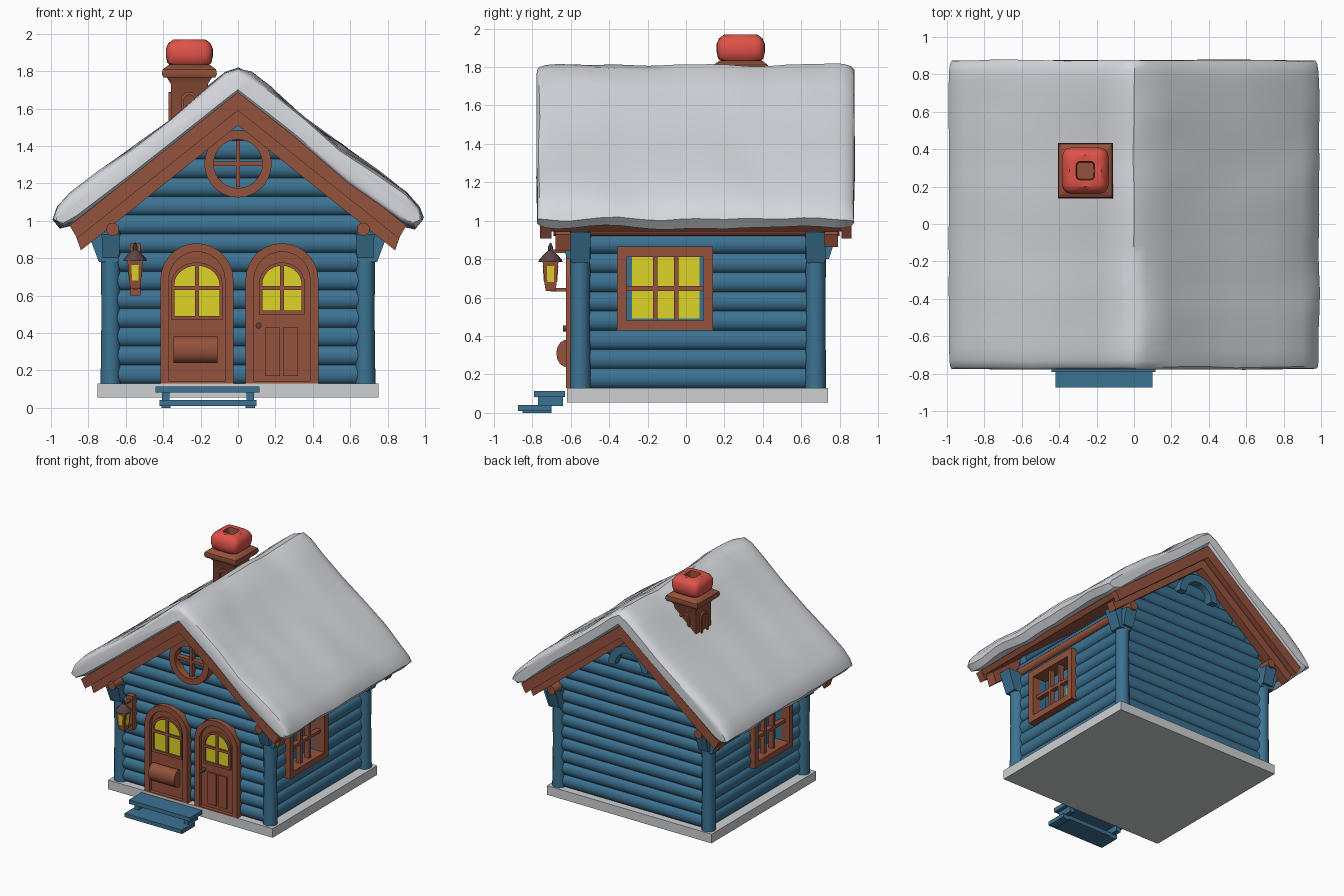
import bpy, bmesh, math
from mathutils import Vector, noise

cube = bpy.data.objects.get("Cube")
if cube:
    bpy.data.objects.remove(cube, do_unlink=True)


def material(name, r, g, b):
    m = bpy.data.materials.new(name)
    m.use_nodes = True
    m.diffuse_color = (r, g, b, 1)
    m.node_tree.nodes["Principled BSDF"].inputs["Base Color"].default_value = (r, g, b, 1)
    return m


BLUE = material("blue timber", 0.045, 0.17, 0.29)
BROWN = material("brown wood", 0.30, 0.085, 0.045)
RED = material("red clay", 0.73, 0.085, 0.065)
YELLOW = material("yellow glow", 0.73, 0.66, 0.02)
SNOW = material("snow", 0.66, 0.68, 0.72)
STONE = material("pale stone", 0.62, 0.63, 0.64)
METAL = material("dark metal", 0.10, 0.06, 0.055)
made = []


def finish(name, bm, *mats):
    bmesh.ops.recalc_face_normals(bm, faces=bm.faces)
    me = bpy.data.meshes.new(name)
    bm.to_mesh(me)
    bm.free()
    for m in mats:
        me.materials.append(m)
    ob = bpy.data.objects.new(name, me)
    bpy.context.collection.objects.link(ob)
    made.append(ob)
    return ob


def place(axis, u, v, d):
    return {"x": (d, u, v), "y": (u, d, v), "z": (u, v, d)}[axis]


def prism(name, axis, pts, d0, d1, mat, hole=None):
    """Outline extruded along an axis; with a hole outline it becomes a frame."""
    bm = bmesh.new()
    loops = [[[bm.verts.new(place(axis, u, v, d)) for u, v in outline] for d in (d0, d1)]
             for outline in ([pts, hole] if hole else [pts])]
    n = len(pts)
    pairs = list(loops)
    if hole:
        pairs += [(loops[0][k], loops[1][k]) for k in (0, 1)]
    else:
        bm.faces.new(loops[0][0])
        bm.faces.new(loops[0][1])
    for a, b in pairs:
        for i in range(n):
            j = (i + 1) % n
            bm.faces.new((a[i], a[j], b[j], b[i]))
    return finish(name, bm, mat)


def rect(u0, u1, v0, v1):
    return [(u0, v0), (u1, v0), (u1, v1), (u0, v1)]


def oval(u, v, ru, rv, n=12, turn=math.tau):
    steps = n if turn == math.tau else n + 1
    return [(u + ru * math.cos(turn * i / n), v + rv * math.sin(turn * i / n)) for i in range(steps)]


def arch(u, half, z0, spring, rise):
    return [(u - half, z0), (u + half, z0)] + oval(u, spring, half, rise, 14, math.pi)


def box(name, x0, x1, y0, y1, z0, z1, mat):
    return prism(name, "z", rect(x0, x1, y0, y1), z0, z1, mat)


def loft(name, rings, mat, n=12, power=2, phase=0):
    """Stacked rounded sections: (cx, cy, half x, half y, z)."""
    bm = bmesh.new()
    rows = []
    for cx, cy, hx, hy, z in rings:
        row = []
        for i in range(n):
            a = math.tau * i / n + phase
            c, s = [math.copysign(abs(t) ** (2 / power), t) for t in (math.cos(a), math.sin(a))]
            row.append(bm.verts.new((cx + hx * c, cy + hy * s, z)))
        rows.append(row)
    for a, b in zip(rows, rows[1:]):
        for i in range(n):
            j = (i + 1) % n
            bm.faces.new((a[i], a[j], b[j], b[i]))
    bm.faces.new(rows[0])
    bm.faces.new(rows[-1])
    return finish(name, bm, mat)


def block(name, rings, mat):
    return loft(name, rings, mat, 4, 40, math.pi / 4)


# Foundation and wall cores
box("foundation", -0.75, 0.75, -0.62, 0.74, 0.055, 0.13, STONE)
gable = [(-0.65, 0.12), (0.65, 0.12), (0.65, 1.1), (0, 1.62), (-0.65, 1.1)]
prism("front_wall", "y", gable, -0.55, -0.48, BLUE)
prism("back_wall", "y", gable, 0.6, 0.67, BLUE)
box("inner_core", -0.42, 0.42, -0.5, 0.62, 0.12, 1.05, BLUE)

# Horizontal logs on all walls
for k in range(14):
    z = 0.18 + 0.1 * k
    half = min(0.66, (1.58 - z) / 0.8)
    for name, y in (("front_log", -0.545), ("back_log", 0.665)):
        prism(name, "x", oval(y, z, 0.04, 0.054), -half, half, BLUE)
    if z < 1:
        spans = [(-0.52, -0.33), (0.11, 0.64)] if 0.45 < z < 0.84 else [(-0.52, 0.64)]
        for s in (-1, 1):
            for y0, y1 in spans:
                prism("side_log", "y", oval(s * 0.65, z, 0.04, 0.054), y0, y1, BLUE)

# Side walls with their open windows
for s in (-1, 1):
    opening = rect(-0.31, 0.09, 0.48, 0.81)
    prism("side_wall", "x", rect(-0.52, 0.64, 0.12, 1.05), s * 0.6, s * 0.655, BLUE, opening)
    prism("side_window_frame", "x", rect(-0.36, 0.14, 0.43, 0.865), s * 0.61, s * 0.725, BROWN, opening)
    prism("side_window_glow", "x", rect(-0.28, 0.07, 0.49, 0.81), s * 0.415, s * 0.425, YELLOW)
    for y in (-0.16, -0.05):
        prism("side_window_bar", "x", rect(y - 0.012, y + 0.012, 0.48, 0.81), s * 0.65, s * 0.69, BROWN)
    prism("side_window_rail", "x", rect(-0.31, 0.09, 0.635, 0.66), s * 0.65, s * 0.69, BROWN)

    # Corner posts, flared brackets and eave beams
    for y, d in ((-0.55, -1), (0.675, 1)):
        x = s * 0.68
        loft("corner_post", [(x, y, 0.055, 0.055, 0.12), (x, y, 0.05, 0.05, 0.5), (x, y, 0.055, 0.055, 0.95)], BLUE)
        block("bracket_side", [(s * 0.69, y, 0.055, 0.05, 0.78), (s * 0.72, y, 0.085, 0.055, 0.94)], BLUE)
        block("bracket_end", [(x, y + d * 0.01, 0.045, 0.06, 0.8), (x, y + d * 0.03, 0.05, 0.08, 0.93)], BLUE)
    prism("eave_beam", "y", oval(s * 0.67, 0.955, 0.035, 0.035), -0.69, 0.8, BROWN)


# Roof boards and gable trim
def chevron(top, depth, reach, tilt):
    right = [(reach, top - 0.795 * reach), (reach - tilt, top - depth - 0.795 * (reach - tilt))]
    return [(0, top)] + right + [(0, top - depth)] + [(-u, v) for u, v in reversed(right)]


prism("roof_boards", "y", chevron(1.69, 0.055, 0.9, 0.03), -0.74, 0.85, BROWN)
prism("front_gable_trim", "y", chevron(1.69, 0.1, 0.9, 0.04), -0.76, -0.70, BROWN)
prism("front_inner_trim", "y", chevron(1.62, 0.11, 0.87, 0.03), -0.68, -0.60, BROWN)
prism("back_gable_trim", "y", chevron(1.69, 0.1, 0.9, 0.04), 0.81, 0.86, BROWN)
prism("back_inner_trim", "y", chevron(1.62, 0.09, 0.87, 0.03), 0.72, 0.79, BROWN)

# Lumpy snow blanket with rounded ends
outer = [(0.07, 1.79), (0.18, 1.7), (0.36, 1.54), (0.55, 1.4), (0.75, 1.26), (0.9, 1.15), (0.97, 1.07),
         (0.99, 1.01), (0.95, 0.965), (0.88, 0.985), (0.6, 1.2), (0.3, 1.44)]
section = [(0, 1.815)] + outer + [(0, 1.675)] + [(-u, v) for u, v in reversed(outer)]
stations = [(-0.775, 0.4), (-0.765, 0.2), (-0.73, 0.05)]
stations += [(-0.67 + 0.08 * i, 0) for i in range(19)]
stations += [(0.82, 0.06), (0.86, 0.22), (0.875, 0.45)]
bm = bmesh.new()
rows = []
for y, squeeze in stations:
    row = []
    for x, z in section:
        middle = 1.745 - 0.76 * abs(x)
        bump = 0.022 * noise.noise(Vector((x * 4, y * 4, z * 4)))
        row.append(bm.verts.new((x * (1 - 0.04 * squeeze) + bump * 0.4, y + bump * 0.4,
                                 z + (middle - z) * squeeze + bump)))
    rows.append(row)
for a, b in zip(rows, rows[1:]):
    for i in range(len(section)):
        j = (i + 1) % len(section)
        bm.faces.new((a[i], a[j], b[j], b[i]))
bm.faces.new(rows[0])
bm.faces.new(rows[-1])
snow = finish("roof_snow", bm, SNOW)

# Chimney with arched niches, cap and clay pot
cx, cy = -0.26, 0.285
block("chimney_shaft", [(cx, cy, 0.1, 0.1, 1.35), (cx, cy, 0.1, 0.1, 1.73), (cx, cy, 0.125, 0.125, 1.77)], BROWN)
block("chimney_cap", [(cx, cy, 0.14, 0.14, 1.765), (cx, cy, 0.15, 0.15, 1.785),
                      (cx, cy, 0.145, 0.145, 1.81), (cx, cy, 0.11, 0.11, 1.835)], BROWN)
for axis, u, d in (("y", cx, cy - 0.1), ("y", cx, cy + 0.1), ("x", cy, cx - 0.1)):
    prism("chimney_niche_frame", axis, arch(u, 0.045, 1.5, 1.645, 0.045), d - 0.012, d + 0.012, BROWN,
          arch(u, 0.028, 1.51, 1.645, 0.028))
pot = loft("chimney_pot", [(cx, cy, h, h, z) for h, z in (
    (0.095, 1.825), (0.118, 1.845), (0.126, 1.88), (0.126, 1.92), (0.112, 1.95), (0.085, 1.97),
    (0.05, 1.968), (0.045, 1.9))], RED, 24, 5)
pot.data.materials.append(BROWN)
for f in pot.data.polygons:
    if max(abs(f.center.x - cx), abs(f.center.y - cy)) < 0.06 and f.center.z < 1.95 and f.center.z > 1.85:
        f.material_index = 1

# Round gable window and the arch on the back gable
prism("round_window_frame", "y", oval(0, 1.305, 0.18, 0.18, 28), -0.64, -0.53, BROWN, oval(0, 1.305, 0.13, 0.13, 28))
box("round_window_post", -0.012, 0.012, -0.615, -0.56, 1.18, 1.43, BROWN)
box("round_window_rail", -0.13, 0.13, -0.615, -0.56, 1.293, 1.317, BROWN)
prism("back_gable_arch", "y", oval(0, 1.3, 0.18, 0.18, 14, math.pi) + oval(0, 1.3, 0.12, 0.12, 14, math.pi)[::-1],
      0.64, 0.755, BLUE)

# Two arched doors with glazed tops
for cx, sill, half in ((-0.22, 0.49, 0.12), (0.235, 0.52, 0.105)):
    prism("door_frame", "y", arch(cx, 0.195, 0.13, 0.685, 0.195), -0.625, -0.53, BROWN,
          arch(cx, 0.15, 0.14, 0.685, 0.15))
    prism("door_leaf", "y", arch(cx, 0.16, 0.13, 0.685, 0.16), -0.595, -0.53, BROWN)
    prism("door_glass", "y", arch(cx, half, sill, 0.66, 0.1), -0.602, -0.59, YELLOW)
    prism("door_glass_frame", "y", arch(cx, half + 0.018, sill - 0.02, 0.66, 0.118), -0.615, -0.59, BROWN,
          arch(cx, half, sill, 0.66, 0.1))
    box("door_glass_post", cx - 0.011, cx + 0.011, -0.612, -0.59, sill, 0.76, BROWN)
    box("door_glass_rail", cx - half, cx + half, -0.612, -0.59, 0.63, 0.652, BROWN)
prism("letter_box", "x", oval(-0.62, 0.31, 0.055, 0.072, 14), -0.345, -0.11, BROWN)
for x in (0.185, 0.28):
    prism("door_panel", "y", rect(x - 0.04, x + 0.04, 0.17, 0.43), -0.606, -0.59, BROWN)
prism("door_knob", "y", oval(0.11, 0.44, 0.016, 0.016), -0.64, -0.59, METAL)

# Wall lantern
lx, ly = -0.55, -0.705
box("lantern_plate", lx - 0.028, lx + 0.028, -0.625, -0.57, 0.6, 0.88, BROWN)
for z in (0.64, 0.84):
    box("lantern_arm", lx - 0.012, lx + 0.012, ly, -0.6, z - 0.009, z + 0.009, BROWN)
block("lantern_body", [(lx, ly, 0.025, 0.025, 0.635), (lx, ly, 0.03, 0.03, 0.66), (lx, ly, 0.042, 0.042, 0.79)], BROWN)
for a, b in ((0.02, 0.0415), (0.0415, 0.02)):
    block("lantern_glass", [(lx, ly, a * 0.85, b * 0.85, 0.68), (lx, ly, a, b, 0.765)], YELLOW)
loft("lantern_roof", [(lx, ly, r, r, z) for r, z in (
    (0.062, 0.785), (0.06, 0.797), (0.025, 0.835), (0.012, 0.845), (0.014, 0.86), (0.003, 0.885))], METAL, 8)

# Entrance steps
box("upper_step", -0.44, 0.115, -0.79, -0.63, 0.082, 0.115, BLUE)
box("lower_step", -0.42, 0.1, -0.875, -0.70, 0.01, 0.042, BLUE)
for x in (-0.385, 0.065):
    box("step_support", x - 0.02, x + 0.02, -0.77, -0.64, 0.035, 0.085, BLUE)
    box("step_foot", x - 0.025, x + 0.025, -0.85, -0.7, 0, 0.015, BLUE)

# Smooth the rounded parts, keep edges sharp
bpy.ops.object.select_all(action="DESELECT")
for ob in made:
    ob.select_set(True)
bpy.context.view_layer.objects.active = snow
bpy.ops.object.shade_smooth_by_angle(angle=math.radians(38))
